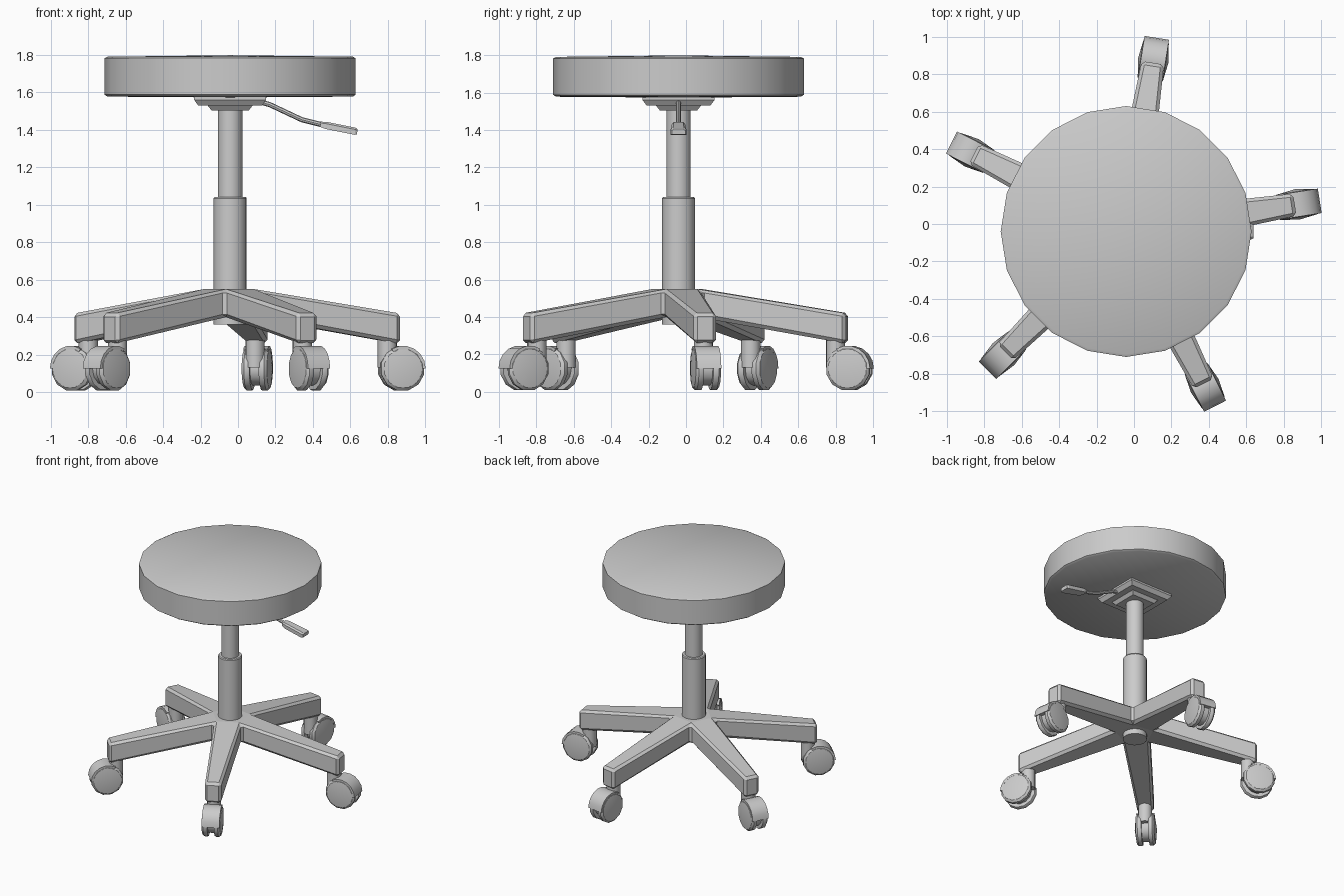
import bpy, bmesh
from math import sin, cos, pi, radians
from mathutils import Matrix, Vector

if "Cube" in bpy.data.objects:
    bpy.data.objects.remove(bpy.data.objects["Cube"])

AXIS = Vector((-0.042, -0.04, 0))
LEGS = [radians(9 + 72 * k) for k in range(5)]


def finish(name, bm, matrix, smooth=35, bevel=0):
    bmesh.ops.remove_doubles(bm, verts=bm.verts, dist=1e-5)
    bmesh.ops.recalc_face_normals(bm, faces=bm.faces)
    me = bpy.data.meshes.new(name)
    bm.to_mesh(me)
    bm.free()
    ob = bpy.data.objects.new(name, me)
    bpy.context.collection.objects.link(ob)
    ob.matrix_world = matrix
    bpy.ops.object.select_all(action='DESELECT')
    ob.select_set(True)
    bpy.context.view_layer.objects.active = ob
    if smooth:
        bpy.ops.object.shade_smooth_by_angle(angle=radians(smooth))
    if bevel:
        mod = ob.modifiers.new("edge_bevel", 'BEVEL')
        mod.width, mod.segments = bevel, 1
        mod.limit_method, mod.angle_limit = 'ANGLE', radians(35)
    return ob


def loft(name, rings, matrix, **kw):
    """Join equal-length rings of points and cap both ends."""
    bm = bmesh.new()
    loops = [[bm.verts.new(p) for p in ring] for ring in rings]
    n = len(loops[0])
    for a, b in zip(loops, loops[1:]):
        for i in range(n):
            j = (i + 1) % n
            bm.faces.new((a[i], a[j], b[j], b[i]))
    bm.faces.new(loops[0][::-1])
    bm.faces.new(loops[-1])
    return finish(name, bm, matrix, **kw)


def lathe(name, profile, sides, matrix, **kw):
    """Spin (radius, height) pairs around z; radius 0 makes a fan centre."""
    rings = [[(max(r, 1e-7) * cos(2 * pi * i / sides), max(r, 1e-7) * sin(2 * pi * i / sides), z)
              for i in range(sides)] for r, z in profile]
    bm = bmesh.new()
    loops = [[bm.verts.new(p) for p in ring] for ring in rings]
    for a, b in zip(loops, loops[1:]):
        for i in range(sides):
            j = (i + 1) % sides
            bm.faces.new((a[i], a[j], b[j], b[i]))
    bmesh.ops.dissolve_degenerate(bm, edges=bm.edges, dist=1e-5)
    return finish(name, bm, matrix, **kw)


def rect(hx, hy, z):
    return [(-hx, -hy, z), (hx, -hy, z), (hx, hy, z), (-hx, hy, z)]


C = Matrix.Translation(AXIS)

# Seat cushion
lathe("seat", [(0, 1.573), (0.655, 1.578), (0.67, 1.588), (0.67, 1.783),
               (0.655, 1.791), (0, 1.799)], 20, C)

# Mounting plate under the seat
loft("seat_plate", [rect(0.10, 0.10, 1.505), rect(0.12, 0.12, 1.53), rect(0.17, 0.17, 1.53),
                    rect(0.192, 0.192, 1.56), rect(0.192, 0.192, 1.58)], C, smooth=0)

# Gas lift column
lathe("column_upper", [(0, 0.95), (0.065, 0.95), (0.065, 1.52), (0, 1.52)], 20, C)
lathe("column_lower", [(0, 0.36), (0.088, 0.36), (0.088, 1.035), (0.083, 1.042), (0, 1.042)], 20, C)

# Star base: hub pentagon and five tapering legs in one mesh
bm = bmesh.new()
hub = {}
for key, z in (("top", 0.55), ("bottom", 0.40)):
    hub[key] = [bm.verts.new((0.17 * cos(a - pi / 5), 0.17 * sin(a - pi / 5), z)) for a in LEGS]
    bm.faces.new(hub[key])
for k, a in enumerate(LEGS):
    d, s = Vector((cos(a), sin(a), 0)), Vector((-sin(a), cos(a), 0))
    n = (k + 1) % 5

    def strip(key, z):
        tips = [bm.verts.new(d * 0.912 + s * w + Vector((0, 0, z))) for w in (-0.06, 0.06)]
        bm.faces.new((hub[key][k], tips[0], tips[1], hub[key][n]))
        return tips
    t, b = strip("top", 0.42), strip("bottom", 0.258)
    bm.faces.new((t[0], t[1], b[1], b[0]))
    bm.faces.new((hub["top"][k], t[0], b[0], hub["bottom"][k]))
    bm.faces.new((hub["top"][n], t[1], b[1], hub["bottom"][n]))
finish("star_base", bm, C, smooth=0, bevel=0.018)

# Casters: stem, twin domed wheels, axle disc and hood
for k, a in enumerate(LEGS, 1):
    M = C @ Matrix.Rotation(a, 4, 'Z')
    lathe(f"caster_stem_{k}", [(0, 0.13), (0.052, 0.13), (0.052, 0.29), (0, 0.29)], 12,
          M @ Matrix.Translation((0.85, 0, 0)))
    W = M @ Matrix.Translation((0.925, 0, 0.125))
    for side in (-1, 1):
        R = W @ Matrix.Rotation(-side * pi / 2, 4, 'X') @ Matrix.Rotation(pi / 12, 4, 'Z')
        lathe(f"caster_wheel_{k}_{'left' if side > 0 else 'right'}",
              [(0, 0.025), (0.116, 0.025), (0.12, 0.032), (0.12, 0.054), (0.105, 0.068), (0, 0.082)],
              12, R)
    lathe(f"caster_axle_{k}", [(0, -0.04), (0.09, -0.04), (0.09, 0.04), (0, 0.04)], 12,
          W @ Matrix.Rotation(pi / 2, 4, 'X'))
    arc = [(0.122 * cos(radians(t)), 0.122 * sin(radians(t))) for t in range(0, 121, 20)]
    sector = [(0, 0)] + arc
    loft(f"caster_hood_{k}", [[(x, y, z) for x, z in sector] for y in (-0.066, 0.066)], W)

# Height lever: bent rod and flat grip
path = [(0.10, 1.555), (0.17, 1.535), (0.34, 1.455), (0.46, 1.425)]
rings = [[(x + 0.004 * sin(t), AXIS.y + 0.013 * cos(t), z + 0.013 * sin(t))
          for t in [i * pi / 4 for i in range(8)]] for x, z in path]
loft("lever_rod", rings, Matrix())
grip = [(0.44, 0.026, 0.014), (0.47, 0.035, 0.019), (0.625, 0.042, 0.019), (0.637, 0.036, 0.014)]
rings = []
for x, w, h in grip:
    z = 1.43 - (x - 0.44) * 0.20
    rings.append([(x + u * 0.1, AXIS.y + v, z + u) for v, u in
                  ((-w, -h), (w, -h), (w, h * 0.5), (w * 0.7, h), (-w * 0.7, h), (-w, h * 0.5))])
loft("lever_grip", rings, Matrix(), smooth=0)
